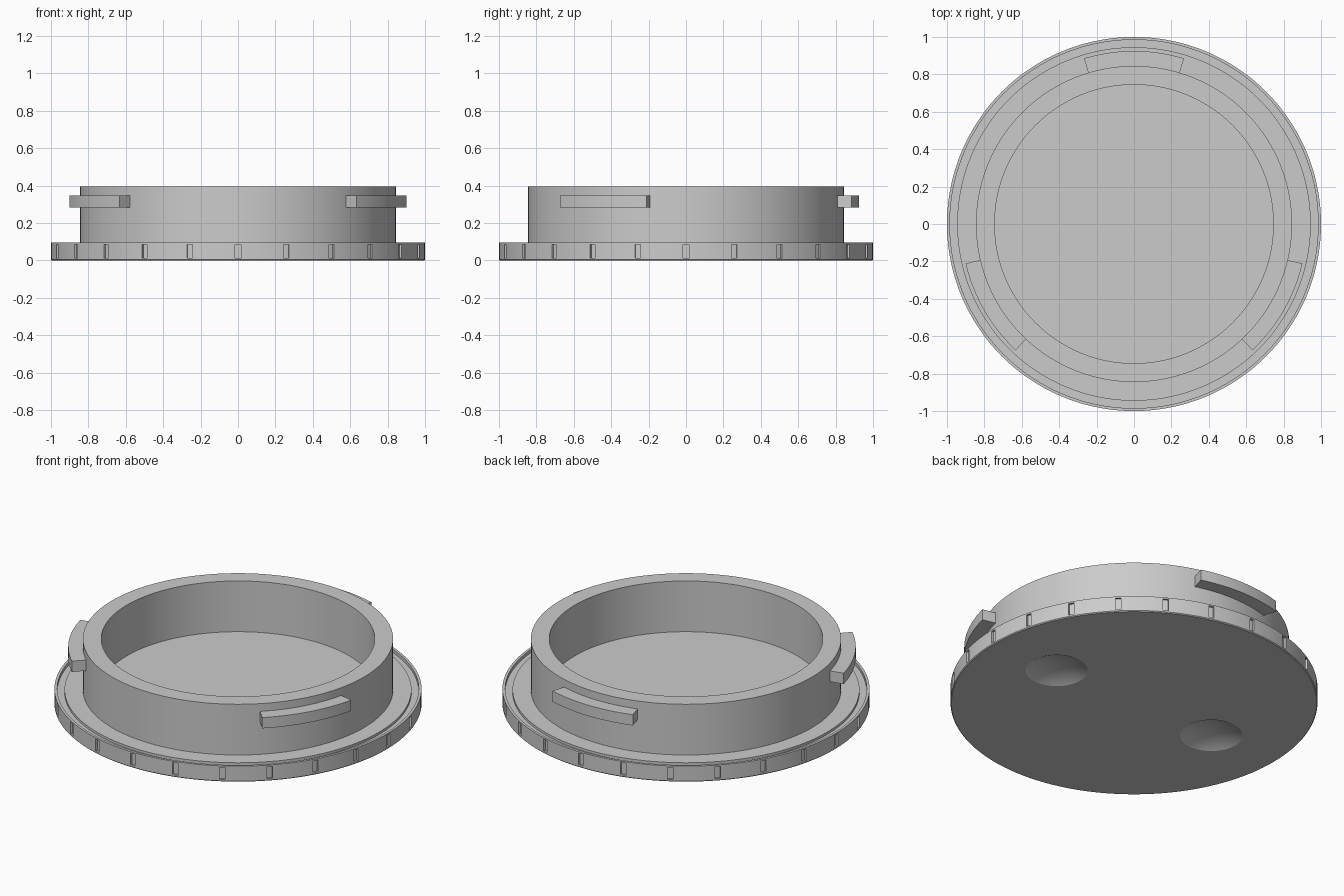
import bpy, bmesh, math
from mathutils import Matrix, Vector

if "Cube" in bpy.data.objects:
    bpy.data.objects.remove(bpy.data.objects["Cube"])

grey = bpy.data.materials.new("grey plastic")
grey.diffuse_color = (0.6, 0.6, 0.6, 1)
grey.use_nodes = True
grey.node_tree.nodes["Principled BSDF"].inputs["Base Color"].default_value = grey.diffuse_color


def add_object(name, bm):
    bmesh.ops.recalc_face_normals(bm, faces=bm.faces)
    mesh = bpy.data.meshes.new(name)
    bm.to_mesh(mesh)
    bm.free()
    mesh.materials.append(grey)
    obj = bpy.data.objects.new(name, mesh)
    bpy.context.collection.objects.link(obj)
    return obj


def smooth(obj, degrees=20):
    bpy.ops.object.select_all(action='DESELECT')
    obj.select_set(True)
    bpy.context.view_layer.objects.active = obj
    bpy.ops.object.shade_smooth_by_angle(angle=math.radians(degrees))


def lathe(name, profile, closed, steps=144, start=0.0, sweep=math.tau):
    """Turn an (r, z) profile around the z axis."""
    bm = bmesh.new()
    turn = Matrix.Rotation(start, 3, 'Z')
    verts = [bm.verts.new(turn @ Vector((r, 0, z))) for r, z in profile]
    full = sweep >= math.tau - 1e-6
    geom = list(verts)
    pairs = list(zip(verts, verts[1:] + verts[:1])) if closed else list(zip(verts, verts[1:]))
    geom += [bm.edges.new(p) for p in pairs]
    if not full:
        bm.faces.new(verts)
    out = bmesh.ops.spin(bm, geom=geom, cent=(0, 0, 0), axis=(0, 0, 1),
                         angle=sweep, steps=steps, use_duplicate=False)
    if not full:
        # cap the far end if the sweep left it open
        open_edges = [e for e in bm.edges if len(e.link_faces) == 1]
        if open_edges:
            bmesh.ops.holes_fill(bm, edges=open_edges)
    bmesh.ops.remove_doubles(bm, verts=bm.verts, dist=1e-5)
    return add_object(name, bm)


# Base disc with a thin outer lip and a shallow groove inside it
disc = lathe("base_disc", [(0, 0), (0.995, 0), (1, 0.005), (1, 0.095), (0.985, 0.095),
                           (0.985, 0.075), (0.945, 0.075), (0.945, 0.09), (0, 0.09)], False)

# Cutters: grip notches round the rim and two finger dimples underneath
bm = bmesh.new()
for i in range(24):
    place = (Matrix.Rotation(math.tau * i / 24, 4, 'Z')
             @ Matrix.Translation((1.0, 0, 0.05)) @ Matrix.Diagonal((0.026, 0.03, 0.072, 1)))
    bmesh.ops.create_cube(bm, size=1, matrix=place)
dimple_r, depth = 0.17, 0.04
ball = (dimple_r ** 2 + depth ** 2) / (2 * depth)
for x in (-0.55, 0.55):
    bmesh.ops.create_uvsphere(bm, u_segments=64, v_segments=64, radius=ball,
                              matrix=Matrix.Translation((x, 0, depth - ball)))
cutter = add_object("notch_and_dimple_cutter", bm)
cutter.hide_render = True
mod = disc.modifiers.new("cut", 'BOOLEAN')
mod.operation = 'DIFFERENCE'
mod.solver = 'EXACT'
mod.object = cutter
bpy.context.view_layer.objects.active = disc
bpy.ops.object.modifier_apply(modifier="cut")
bpy.data.objects.remove(cutter)
smooth(disc)

# Upright collar
smooth(lathe("collar", [(0.745, 0.08), (0.845, 0.08), (0.845, 0.395), (0.745, 0.395)], True))

# Three bayonet lugs
half = math.radians(16.8)
for i, mid in enumerate((90, 210, 330)):
    smooth(lathe(f"bayonet_lug_{i + 1}",
                 [(0.83, 0.283), (0.925, 0.283), (0.925, 0.348), (0.83, 0.348)], True,
                 steps=16, start=math.radians(mid) - half, sweep=2 * half))
